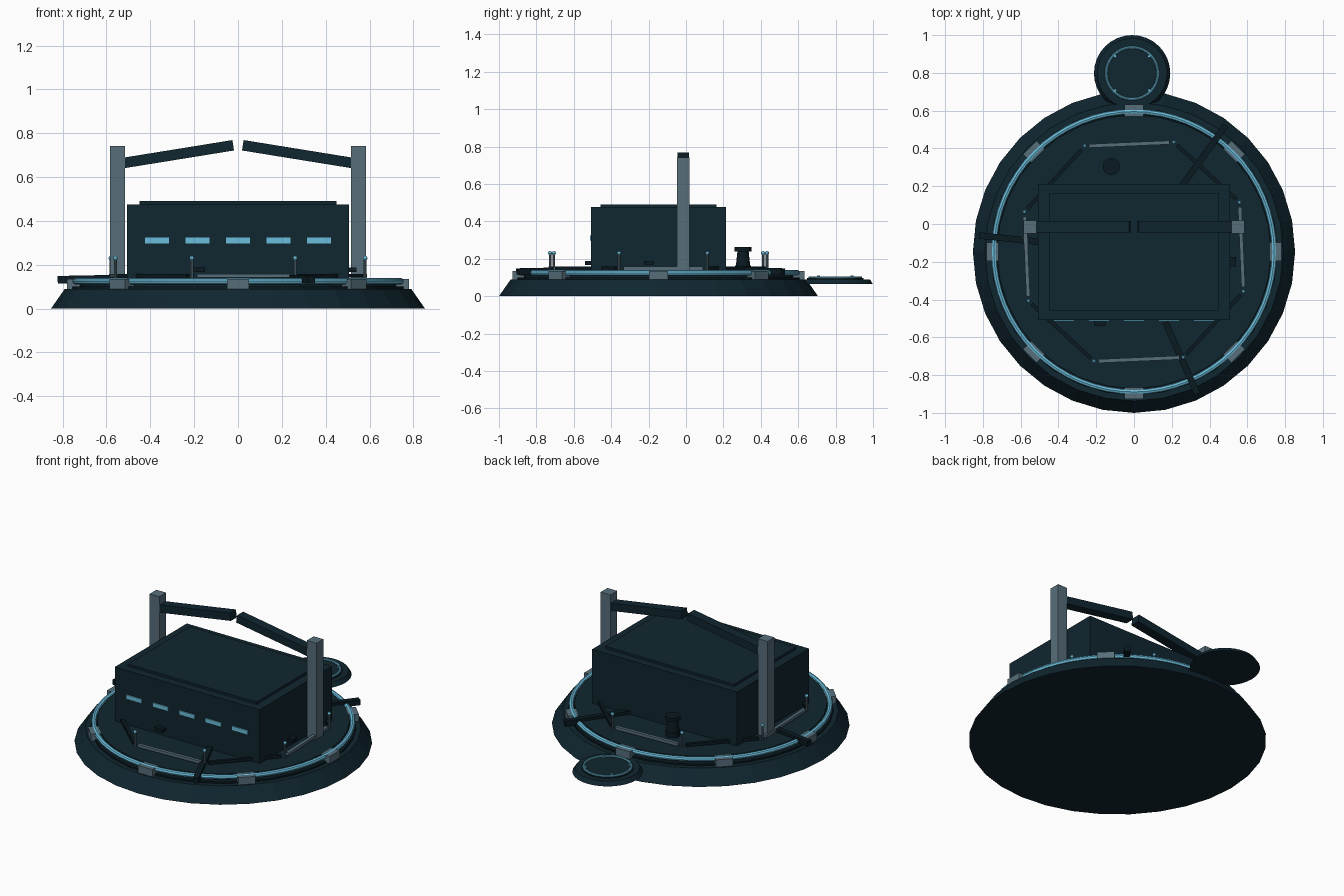
import bpy, math
from mathutils import Vector

if "Cube" in bpy.data.objects:
    bpy.data.objects.remove(bpy.data.objects["Cube"], do_unlink=True)


def material(name, rgb):
    m = bpy.data.materials.new(name)
    m.use_nodes = True
    m.diffuse_color = (*rgb, 1)
    m.node_tree.nodes["Principled BSDF"].inputs["Base Color"].default_value = (*rgb, 1)
    return m


NAVY = material("dark navy", (0.005, 0.019, 0.029))
BLACK = material("blue black", (0.0028, 0.010, 0.015))
GREY = material("slate grey", (0.095, 0.158, 0.198))
CYAN = material("light cyan", (0.147, 0.515, 0.72))
CENTER = Vector((0, -0.147, 0))


def finish(name, mat, smooth=False):
    ob = bpy.context.object
    ob.name = name
    ob.data.materials.append(mat)
    if smooth:
        bpy.ops.object.shade_smooth_by_angle(angle=math.radians(30))
    return ob


def box(name, mat, loc, size, rot=(0, 0, 0)):
    bpy.ops.mesh.primitive_cube_add(size=1, location=loc, rotation=rot)
    bpy.context.object.scale = size
    return finish(name, mat)


def cone(name, mat, loc, r1, r2, z0, z1, sides=32):
    bpy.ops.mesh.primitive_cone_add(vertices=sides, radius1=r1, radius2=r2, depth=z1 - z0,
                                    location=(loc[0], loc[1], (z0 + z1) / 2))
    return finish(name, mat)


def torus(name, mat, loc, radius, tube):
    bpy.ops.mesh.primitive_torus_add(major_radius=radius, minor_radius=tube, location=loc,
                                     major_segments=64, minor_segments=8)
    return finish(name, mat, True)


def beam(name, mat, a, b, width, height):
    a, b = Vector(a), Vector(b)
    d = b - a
    rot = (0, -math.atan2(d.z, math.hypot(d.x, d.y)), math.atan2(d.y, d.x))
    return box(name, mat, (a + b) / 2, (d.length, width, height), rot)


def polar(radius, degrees, z):
    t = math.radians(degrees)
    return CENTER + Vector((radius * math.cos(t), radius * math.sin(t), z))


# Round platform
cone("base", NAVY, CENTER, 0.853, 0.79, 0, 0.09)
cone("base_step", BLACK, CENTER, 0.76, 0.76, 0.09, 0.1)
cone("deck", NAVY, CENTER, 0.725, 0.725, 0.1, 0.135)
torus("light_ring", CYAN, CENTER + Vector((0, 0, 0.125)), 0.742, 0.015)

# Brackets holding the ring
for i in range(8):
    box("ring_bracket", GREY, polar(0.75, i * 45, 0.113), (0.06, 0.1, 0.046),
        (0, 0, math.radians(i * 45)))

# Radial pipes
for angle in (54, 174, 294):
    beam("radial_pipe", BLACK, polar(0.41, angle, 0.14), polar(0.825, angle, 0.132), 0.034, 0.034)

# Lamp posts and low rails around the deck
for i in range(8):
    angle = 25 + 45 * i
    foot = polar(0.617, angle, 0)
    cone("lamp_post", GREY, foot, 0.007, 0.007, 0.13, 0.225, 8)
    bpy.ops.mesh.primitive_uv_sphere_add(segments=10, ring_count=6, radius=0.011,
                                         location=foot + Vector((0, 0, 0.23)))
    finish("lamp", CYAN, True)
    a, b = polar(0.617, angle, 0.15), polar(0.617, angle + 45, 0.15)
    beam("low_rail", GREY if i % 2 else BLACK, a.lerp(b, 0.05), b.lerp(a, 0.05), 0.02, 0.018)

# Cabin
box("cabin", NAVY, (0, -0.147, 0.303), (1.014, 0.72, 0.346))
box("roof_panel", NAVY, (0, -0.147, 0.482), (0.9, 0.62, 0.018))
for i in range(5):
    box("window", CYAN, ((i - 2) * 0.185, -0.509, 0.311), (0.11, 0.009, 0.027))

# Gantry
for side in (-1, 1):
    box("gantry_post", GREY, (side * 0.55, -0.015, 0.435), (0.068, 0.068, 0.615))
    beam("gantry_arm", NAVY, (side * 0.53, -0.015, 0.663), (side * 0.022, -0.015, 0.745),
         0.06, 0.048)

# Spool bollard and small side fittings
for r1, r2, z0, z1 in ((0.042, 0.042, 0.13, 0.165), (0.038, 0.03, 0.165, 0.24),
                       (0.045, 0.045, 0.24, 0.262)):
    cone("bollard", BLACK, (-0.12, 0.305), r1, r2, z0, z1, 16)
box("front_fitting", BLACK, (-0.18, -0.5, 0.177), (0.06, 0.08, 0.02))
box("side_fitting", BLACK, (0.51, -0.2, 0.177), (0.06, 0.05, 0.02))

# Landing pad at the back
PAD = Vector((-0.01, 0.798, 0))
cone("pad", NAVY, PAD, 0.202, 0.185, 0.064, 0.09)
cone("pad_top", NAVY, PAD, 0.15, 0.15, 0.09, 0.096)
torus("pad_ring", CYAN, PAD + Vector((0, 0, 0.099)), 0.137, 0.007)
for i in range(4):
    t = math.radians(45 + 90 * i)
    cone("pad_light", CYAN, PAD + Vector((math.cos(t), math.sin(t), 0)) * 0.127,
         0.008, 0.008, 0.09, 0.11, 8)
